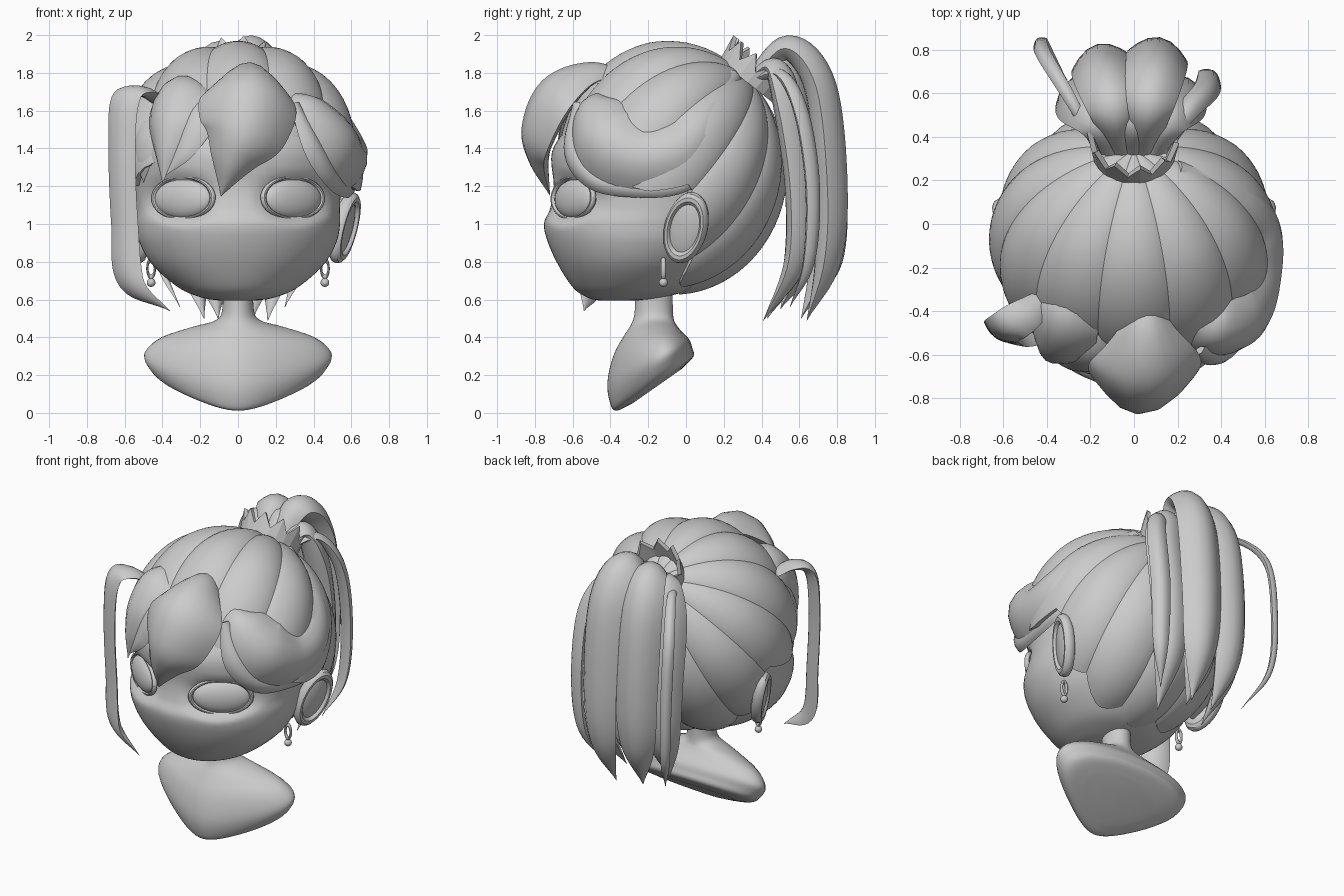
import bpy, bmesh
from math import sin, cos, pi, radians
from mathutils import Vector, Matrix

if "Cube" in bpy.data.objects:
    bpy.data.objects.remove(bpy.data.objects["Cube"])

grey = bpy.data.materials.new("plain grey")
grey.use_nodes = True
grey.diffuse_color = (0.6, 0.6, 0.6, 1)
grey.node_tree.nodes["Principled BSDF"].inputs["Base Color"].default_value = (0.6, 0.6, 0.6, 1)


def finish(name, bm, mirror=False, angle=35):
    bmesh.ops.recalc_face_normals(bm, faces=bm.faces)
    me = bpy.data.meshes.new(name)
    bm.to_mesh(me)
    bm.free()
    ob = bpy.data.objects.new(name, me)
    bpy.context.collection.objects.link(ob)
    me.materials.append(grey)
    bpy.ops.object.select_all(action='DESELECT')
    ob.select_set(True)
    bpy.context.view_layer.objects.active = ob
    bpy.ops.object.shade_smooth_by_angle(angle=radians(angle))
    if mirror:
        ob.modifiers.new("mirror", 'MIRROR')
    return ob


def spline(rows, steps):
    """Smooth curve through rows of any length."""
    rows = [Vector(r) for r in rows]
    rows = [2 * rows[0] - rows[1]] + rows + [2 * rows[-1] - rows[-2]]
    out = []
    for a, b, c, d in zip(rows, rows[1:], rows[2:], rows[3:]):
        for i in range(steps):
            t = i / steps
            out.append(b + (c - a) * t / 2 + (2 * a - 5 * b + 4 * c - d) * t * t / 2
                       + (3 * b - a - 3 * c + d) * t ** 3 / 2)
    return out + [rows[-2]]


def loft(name, rings, caps=True, loop=False, **kw):
    bm = bmesh.new()
    vs = [[bm.verts.new(p) for p in ring] for ring in rings]
    n = len(vs[0])
    pairs = list(zip(vs, vs[1:])) + ([(vs[-1], vs[0])] if loop else [])
    for r, s in pairs:
        for i in range(n):
            j = (i + 1) % n
            bm.faces.new((r[i], r[j], s[j], s[i]))
    if caps and not loop:
        bm.faces.new(vs[0])
        bm.faces.new(vs[-1])
    return finish(name, bm, **kw)


def circle(n):
    return [2 * pi * i / n for i in range(n)]


def torus(name, m, minor):
    """Unit torus stretched by matrix m, on both sides."""
    rings = [[m @ Vector(((1 + minor * cos(b)) * cos(a), (1 + minor * cos(b)) * sin(a),
                          minor * sin(b))) for b in circle(10)] for a in circle(40)]
    return loft(name, rings, loop=True, mirror=True)


def ball(name, m):
    bm = bmesh.new()
    bmesh.ops.create_uvsphere(bm, u_segments=28, v_segments=16, radius=1, matrix=m)
    return finish(name, bm, mirror=True)


def basis(loc, x, y, sx, sy, sz):
    x, y = Vector(x).normalized(), Vector(y).normalized()
    z = x.cross(y).normalized()
    m = Matrix((x * sx, y * sy, z * sz)).transposed().to_4x4()
    return Matrix.Translation(loc) @ m


def lock(name, rows, thick=0.4, bend=0.0, wide=None, centre=(0, -0.1, 1.25)):
    """Lens-shaped hair lock along rows of x, y, z, half width; bend wraps its edges inward."""
    path = spline(rows, 8)
    rings = []
    for i, p in enumerate(path):
        pos, w = Vector(p[:3]), max(p[3], 0.002)
        tan = Vector((path[min(i + 1, len(path) - 1)] - path[max(i - 1, 0)])[:3]).normalized()
        side = Vector(wide) if wide else tan.cross(pos - Vector(centre))
        side = (side - tan * side.dot(tan)).normalized()
        out = side.cross(tan)
        rings.append([pos + side * w * cos(a)
                      + out * w * (thick * sin(a) * abs(sin(a)) - bend * cos(a) ** 2)
                      for a in circle(16)])
    return loft(name, rings)


# Head: rows of height, half width, front y, back y
head_rows = [(.595, .10, -.46, -.25), (.61, .19, -.52, -.13), (.66, .31, -.595, .03),
             (.78, .45, -.675, .16), (.90, .52, -.73, .25), (1.0, .54, -.752, .3),
             (1.08, .54, -.72, .32), (1.2, .545, -.70, .34), (1.38, .56, -.71, .34),
             (1.52, .54, -.62, .32), (1.68, .42, -.48, .26), (1.8, .2, -.3, .1)]
rings = []
for z, w, front, back in spline(head_rows, 5):
    ring = []
    mid = min(-.2, (front + back) / 2)
    for a in circle(72):
        x, c = w * sin(a), cos(a)
        y = mid + c * (mid - front if c < 0 else back - mid)
        d = ((abs(x) - .3) / .21) ** 2 + ((z - 1.13) / .14) ** 2
        if c < 0 and d < 1:
            y += .07 * (1 - d)
        ring.append((x, y, z))
    rings.append(ring)
loft("head", rings, angle=60)

# Eyes with raised lids
eye_x, eye_up = (.83, .56, 0), (-.03, .06, 1)
ball("eyes", basis((.29, -.585, 1.133), eye_x, eye_up, .18, .105, .055))
torus("eyelids", basis((.29, -.597, 1.138), eye_x, eye_up, .188, .11, .2), .08)

# Ears and earrings
ear_x, ear_up = (.35, .93, 0), (.24, .15, 1)
ball("ear_dishes", basis((.55, 0, .98), ear_x, ear_up, .115, .18, .045))
torus("ear_rims", basis((.565, 0, .98), ear_x, ear_up, .1, .16, .16), .22)
torus("earring_links", basis((.46, -.12, .765), (1, 0, 0), (0, 0, 1), .02, .045, .04), .3)
ball("earring_beads", Matrix.Translation((.46, -.12, .69)) @ Matrix.Scale(.023, 4))

# Neck and bust: rows of y, z, half width, half depth, tilt, taper to the front
bust_rows = [(-.17, .72, .085, .1, 0, 0), (-.17, .56, .082, .1, 0, 0),
             (-.175, .49, .115, .11, 5, .1), (-.19, .44, .25, .14, 12, .25),
             (-.205, .37, .385, .19, 20, .4), (-.2, .275, .455, .245, 28, .46),
             (-.185, .2, .435, .262, 34, .47), (-.165, .155, .38, .25, 35, .47),
             (-.155, .14, .25, .16, 35, .45)]
rings = [[(w * sin(a) * (1 - k * cos(a)), y - d * cos(a) * cos(radians(t)),
           z - d * cos(a) * sin(radians(t))) for a in circle(48)]
         for y, z, w, d, t, k in spline(bust_rows, 4)]
loft("neck_and_bust", rings, angle=60)

# Hair cap: lobes radiating from the tie, trimmed along the hairline
hub, fore, core = Vector((0, .707, .707)), Vector((0, -.707, .707)), Vector((0, -.07, 1.3))


def cap_point(phi, theta):
    d = hub * cos(theta) + (fore * cos(phi) + Vector((sin(phi), 0, 0))) * sin(theta)
    s = .97 + .045 * abs(cos(6 * phi)) ** .8 * min(1, theta)
    return core + Vector((d.x * .655, d.y * .6, d.z * .665)) * s


def on_scalp(p):
    return p.y > 0 or p.z > (1.2 if p.y > -.35 else 1.2 + (-.35 - p.y) * .8)


meridians = []
for phi in circle(192):
    end = .3
    while end < 3 and on_scalp(cap_point(phi, end)):
        end += .01
    end += (.05 - .13 * (1 - abs(cos(6 * phi)))) * (cos(phi) < .2)
    line = [cap_point(phi, .05 + (end - .05) * i / 24) for i in range(25)]
    meridians.append(line + [core + (line[-1] - core) * .84])
loft("hair_cap", list(zip(*meridians)), caps=False, angle=28)

# Fringe and side locks
lock("centre_fringe", [(.05, -.3, 1.79, .03), (.06, -.5, 1.8, .14), (.06, -.68, 1.69, .255),
                       (.03, -.775, 1.5, .23), (-.03, -.78, 1.34, .13), (-.09, -.72, 1.15, 0)],
     .42, bend=.3)
lock("right_fringe", [(-.22, -.26, 1.74, .06), (-.31, -.42, 1.7, .16), (-.35, -.53, 1.56, .165),
                      (-.38, -.59, 1.4, .09), (-.4, -.61, 1.22, 0)], .5, bend=.15)
lock("right_temple_fringe", [(-.36, -.25, 1.66, .08), (-.47, -.38, 1.5, .12),
                             (-.5, -.42, 1.35, .09), (-.5, -.42, 1.22, 0)], .4)
lock("inner_fringe", [(-.12, -.42, 1.7, .08), (-.2, -.58, 1.58, .12), (-.28, -.64, 1.4, .07),
                      (-.38, -.62, 1.26, 0)], .4)
lock("left_swoop", [(.27, -.45, 1.68, .04), (.37, -.48, 1.59, .15), (.5, -.42, 1.44, .2),
                    (.57, -.23, 1.36, .18), (.57, -.03, 1.41, .17), (.46, .12, 1.59, .13),
                    (.2, .25, 1.79, .05)], .6)
lock("left_under_lock", [(.3, -.58, 1.64, .03), (.4, -.6, 1.4, .07), (.5, -.49, 1.24, .06),
                         (.57, -.27, 1.19, .05), (.6, -.05, 1.2, .045), (.57, .15, 1.28, .02)], .5)
lock("right_hanging_strand", [(-.38, -.33, 1.62, .05), (-.5, -.42, 1.7, .08), (-.595, -.48, 1.66, .09),
                              (-.615, -.5, 1.4, .085), (-.6, -.5, 1.0, .085),
                              (-.565, -.51, .7, .085), (-.36, -.54, .54, 0)], .35, wide=(.85, -.55, -.1))

# Ponytail strands: side, crest, depth, half width, tip depth and tip height
strands = [("outer_left", .1, 1.93, .75, .14, .64, .49), ("outer_right", -.14, 1.9, .72, .14, .61, .5),
           ("middle", 0, 1.86, .61, .14, .5, .55), ("inner_left", .21, 1.82, .58, .12, .41, .49),
           ("inner_right", -.24, 1.83, .58, .12, .43, .5), ("side_left", .33, 1.79, .65, .06, .55, .56),
           ("wisp_right", -.41, 1.8, .81, .035, .66, .56)]
for name, x, top, y, w, tip_y, tip_z in strands:
    lock("ponytail_" + name, [(x * .4, .33, 1.75, w * .4), (x * .7, .36 + (y - .3) * .4, top, w * .8),
                              (x, y - .04, top - .2, w), (x * 1.05, y + .02, 1.2, w),
                              (x, y, .8, w * .8), (x * .75, tip_y, tip_z, 0)],
         .62, centre=(0, .1, 1.3))

# Pointed hair tie
tie = basis((0, .35, 1.78), (1, 0, 0), (0, .78, -.62), 1, 1, 1)
rings = []
for i, a in enumerate(circle(22)):
    spike = .08 * (i % 2)
    profile = [(.15, -.04), (.19, -.04), (.2 + spike * .2, .03 + spike), (.175 + spike * .2, .03 + spike)]
    rings.append([tie @ Vector((r * cos(a), r * sin(a), h)) for r, h in profile])
loft("hair_tie", rings, loop=True, angle=10)
